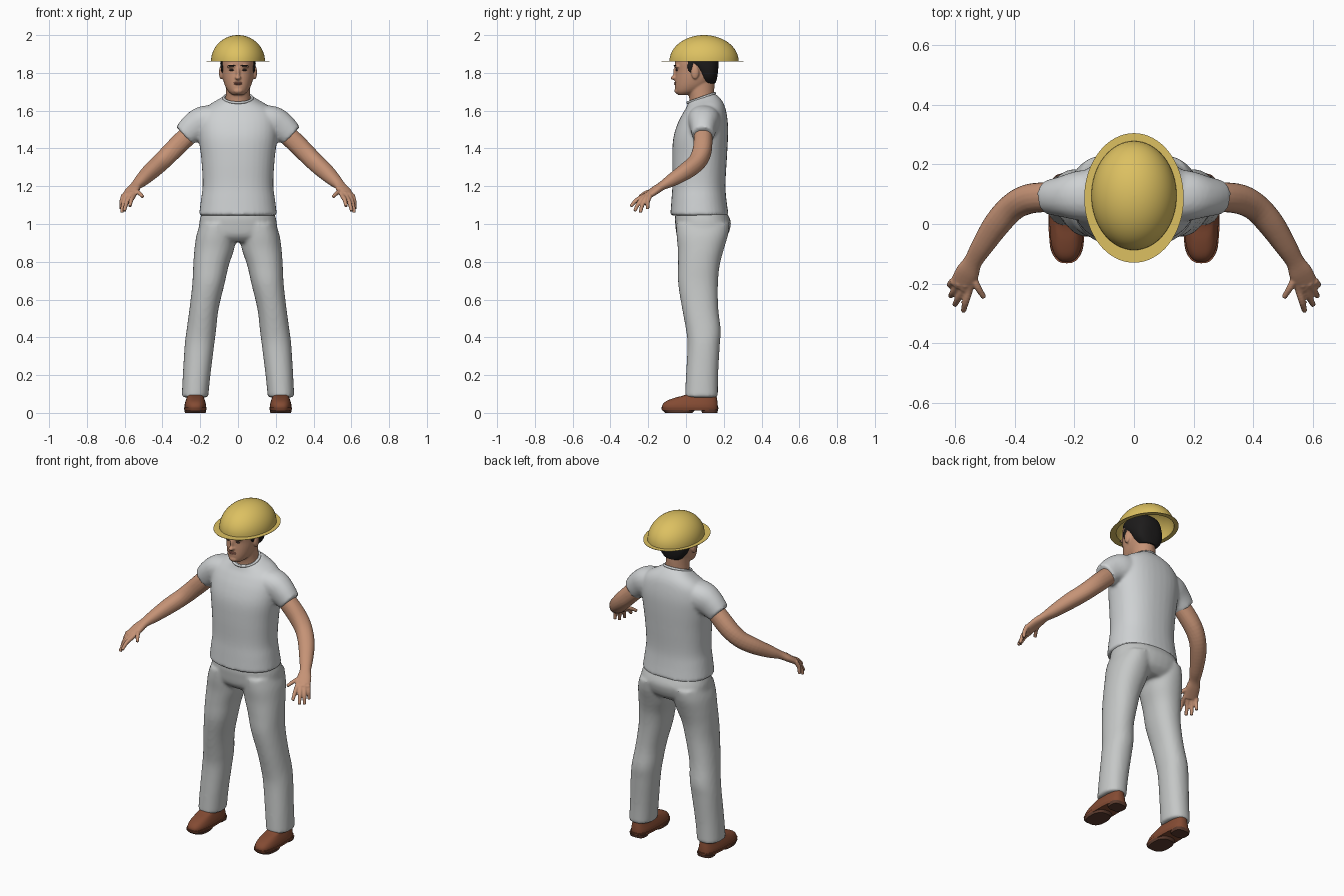
import bpy, bmesh, math
from mathutils import Vector, Matrix

if "Cube" in bpy.data.objects:
    bpy.data.objects.remove(bpy.data.objects["Cube"], do_unlink=True)


def material(name, r, g, b):
    m = bpy.data.materials.new(name)
    m.use_nodes = True
    m.diffuse_color = (r, g, b, 1)
    m.node_tree.nodes["Principled BSDF"].inputs["Base Color"].default_value = (r, g, b, 1)
    return m


SHIRT = material("shirt_grey", .62, .64, .65)
TROUSER = material("trouser_grey", .56, .575, .57)
SKIN = material("skin", .56, .29, .18)
LIP = material("lip", .42, .17, .12)
HAIR = material("hair_black", .012, .011, .011)
EYE = material("eye_dark", .06, .04, .035)
YELLOW = material("helmet_yellow", .72, .53, .12)
LEATHER = material("shoe_brown", .23, .07, .033)
SOLE = material("sole_brown", .11, .045, .028)


def spline(rows, steps):
    """Catmull-Rom interpolation of whole rows of numbers."""
    out = []
    for i in range(len(rows) - 1):
        quad = [rows[max(i - 1, 0)], rows[i], rows[i + 1], rows[min(i + 2, len(rows) - 1)]]
        for k in range(steps):
            t = k / steps
            out.append([b + .5 * t * (c - a + t * (2*a - 5*b + 4*c - d + t * (3*(b - c) + d - a)))
                        for a, b, c, d in zip(*quad)])
    return out + [list(rows[-1])]


def skin_rings(bm, rings, power, sides=36, caps=True):
    """Bridge superellipse rings given as (centre, half axis u, half axis v)."""
    loops = []
    for c, u, v in rings:
        loop = []
        for k in range(sides):
            a = 2 * math.pi * k / sides
            p, q = [math.copysign(abs(f) ** (2 / power), f) for f in (math.cos(a), math.sin(a))]
            loop.append(bm.verts.new(c + u * p + v * q))
        loops.append(loop)
    for a, b in zip(loops, loops[1:]):
        for k in range(sides):
            n = (k + 1) % sides
            bm.faces.new((a[k], a[n], b[n], b[k]))
    if caps:
        bm.faces.new(loops[0])
        bm.faces.new(loops[-1])


def stack(bm, rows, power=2.2, side=1, steps=4):
    """Level sections: z, centre x, half width, front y, back y, tilt."""
    rings = [(Vector((side * x, (f + b) / 2, z)), Vector((w, 0, 0)), Vector((0, 1, t)) * (b - f) / 2)
             for z, x, w, f, b, t in spline(rows, steps)]
    skin_rings(bm, rings, power)


def limb(bm, rows, side=1, power=2, steps=4):
    """Sections across a path: x, y, z, half width, half thickness."""
    pts = spline(rows, steps)
    pos = [Vector((side * p[0], p[1], p[2])) for p in pts]
    rings = []
    for i, p in enumerate(pts):
        t = (pos[min(i + 1, len(pos) - 1)] - pos[max(i - 1, 0)]).normalized()
        u = t.cross(Vector((0, 0, 1))).normalized()
        rings.append((pos[i], u * p[3], u.cross(t) * p[4]))
    skin_rings(bm, rings, power, 20)


def blob(bm, loc, size):
    bmesh.ops.create_uvsphere(bm, u_segments=20, v_segments=12, radius=1,
                              matrix=Matrix.Translation(loc) @ Matrix.Diagonal((*size, 1)))


def finish(name, bm, mat, voxel=0, smooth=0, shell=0, angle=40):
    """Make the object; optionally fuse its volumes into one smooth skin."""
    bmesh.ops.recalc_face_normals(bm, faces=bm.faces)
    mesh = bpy.data.meshes.new(name)
    bm.to_mesh(mesh)
    bm.free()
    mesh.materials.append(mat)
    ob = bpy.data.objects.new(name, mesh)
    bpy.context.collection.objects.link(ob)
    if voxel:
        m = ob.modifiers.new("fuse", "REMESH")
        m.mode, m.voxel_size = "VOXEL", voxel
        m = ob.modifiers.new("relax", "SMOOTH")
        m.factor, m.iterations = .5, smooth
    if shell:
        ob.modifiers.new("shell", "SOLIDIFY").thickness = shell
    graph = bpy.context.evaluated_depsgraph_get()
    ob.data = bpy.data.meshes.new_from_object(ob.evaluated_get(graph))
    ob.modifiers.clear()
    bpy.ops.object.select_all(action="DESELECT")
    ob.select_set(True)
    bpy.context.view_layer.objects.active = ob
    bpy.ops.object.shade_smooth_by_angle(angle=math.radians(angle))
    return ob


# Shirt: torso and two short sleeves
bm = bmesh.new()
stack(bm, [(1.045, 0, .207, -.083, .226, 0), (1.13, 0, .196, -.077, .214, 0),
           (1.21, 0, .187, -.072, .209, 0), (1.34, 0, .194, -.073, .216, 0),
           (1.45, 0, .207, -.068, .222, 0), (1.53, 0, .21, -.045, .222, 0),
           (1.59, 0, .195, -.018, .213, .05), (1.625, 0, .16, .0, .2, .12),
           (1.65, 0, .115, .008, .178, .22), (1.668, 0, .08, .01, .152, .33)], 2.3)
for s in (1, -1):
    limb(bm, [(.1, .095, 1.555, .09, .075), (.18, .095, 1.54, .085, .085),
              (.235, .092, 1.51, .07, .078), (.285, .09, 1.468, .058, .063)], s, 2.2)
finish("shirt", bm, SHIRT, .009, 5)

# Ribbed collar
bpy.ops.mesh.primitive_torus_add(major_segments=40, minor_segments=8, major_radius=.076,
                                 minor_radius=.007, location=(0, .08, 1.667), rotation=(.33, 0, 0))
collar = bpy.context.object
collar.name = "collar"
collar.data.materials.append(SHIRT)
bpy.ops.object.shade_smooth_by_angle(angle=math.radians(60))

# Trousers: seat and two legs
bm = bmesh.new()
stack(bm, [(1.09, 0, .18, -.045, .2, 0), (1.04, 0, .198, -.058, .227, 0), (1.0, 0, .206, -.057, .238, 0),
           (.94, 0, .208, -.048, .22, 0), (.905, 0, .17, -.015, .18, 0)], 2.3)
for s in (1, -1):
    stack(bm, [(1.0, .11, .09, -.05, .23, 0), (.94, .116, .104, -.05, .222, 0),
               (.865, .126, .105, -.043, .2, 0), (.78, .143, .094, -.042, .178, 0),
               (.68, .157, .085, -.041, .169, 0), (.55, .18, .077, -.02, .171, 0),
               (.44, .194, .078, .0, .184, 0), (.36, .204, .078, .008, .179, 0),
               (.2, .219, .073, .0, .17, 0), (.082, .228, .07, -.006, .169, 0)], 2.2, s)
finish("trousers", bm, TROUSER, .01, 5)

# Head, neck, ears and nose
bm = bmesh.new()
stack(bm, [(1.6, 0, .072, .02, .155, 0), (1.66, 0, .066, .018, .148, 0),
           (1.72, 0, .064, .005, .15, 0), (1.78, 0, .065, .0, .15, 0)], 2)
stack(bm, [(1.683, 0, .028, -.042, .02, 0), (1.7, 0, .05, -.054, .07, 0), (1.73, 0, .068, -.058, .12, 0),
           (1.77, 0, .08, -.057, .152, 0), (1.81, 0, .085, -.055, .16, 0), (1.86, 0, .087, -.059, .162, 0),
           (1.91, 0, .078, -.045, .15, 0), (1.945, 0, .045, .0, .11, 0)], 2.1)
blob(bm, (0, -.062, 1.774), (.016, .02, .012))
blob(bm, (0, -.056, 1.8), (.01, .013, .032))
blob(bm, (0, -.046, 1.705), (.025, .015, .016))
for s in (1, -1):
    blob(bm, (s * .09, .048, 1.802), (.011, .021, .036))
    blob(bm, (s * .034, -.046, 1.834), (.026, .016, .009))
finish("head", bm, SKIN, .005, 3)

# Mouth, eyes and brows
bm = bmesh.new()
blob(bm, (0, -.056, 1.748), (.025, .007, .004))
blob(bm, (0, -.056, 1.741), (.021, .007, .005))
finish("lips", bm, LIP)
for part, mat, z, size in (("eyes", EYE, 1.815, (.013, .006, .005)),
                           ("eyebrows", HAIR, 1.838, (.02, .007, .004))):
    bm = bmesh.new()
    for s in (1, -1):
        blob(bm, (s * .034, -.05 if mat == EYE else -.058, z), size)
    finish(part, bm, mat)

# Short hair with sideburns
bm = bmesh.new()
stack(bm, [(1.745, 0, .052, .08, .157, 0), (1.775, 0, .078, .066, .165, 0), (1.815, 0, .091, .045, .17, 0),
           (1.86, 0, .094, -.01, .172, 0), (1.91, 0, .085, -.04, .158, 0), (1.95, 0, .045, .0, .11, 0)], 2.5)
for s in (1, -1):
    blob(bm, (s * .083, .022, 1.835), (.009, .016, .036))
finish("hair", bm, HAIR, .006, 2)

# Helmet: half-ellipsoid dome with a flat brim
bm = bmesh.new()
rings = [(Vector((0, .0875, 1.862)), Vector((.167, 0, 0)), Vector((0, .2175, 0)))]
for k in range(17):
    a = math.radians(89.5) * k / 16
    rings.append((Vector((0, .0955, 1.862 + .138 * math.sin(a))),
                  Vector((.143 * math.cos(a), 0, 0)), Vector((0, .183 * math.cos(a), 0))))
skin_rings(bm, rings, 2, 64, caps=False)
bm.faces.new([v for v in bm.verts][-64:])
finish("helmet", bm, YELLOW, shell=.002)

# Arms with open hands; fingers run from knuckle to tip
FINGERS = [((.553, -.222, 1.148), (.573, -.293, 1.092)), ((.573, -.216, 1.146), (.602, -.272, 1.068)),
           ((.593, -.207, 1.144), (.616, -.242, 1.06)), ((.609, -.194, 1.142), (.62, -.203, 1.078)),
           ((.545, -.165, 1.176), (.503, -.247, 1.143))]
for s, label in ((1, "left"), (-1, "right")):
    bm = bmesh.new()
    limb(bm, [(.22, .09, 1.51, .048, .05), (.3, .09, 1.435, .05, .052), (.36, .082, 1.375, .05, .05),
              (.41, .055, 1.325, .047, .047), (.46, .0, 1.28, .045, .044), (.51, -.075, 1.232, .037, .034),
              (.54, -.125, 1.203, .031, .023), (.56, -.165, 1.177, .04, .021),
              (.583, -.212, 1.143, .039, .016)], s, 2.2)
    for base, tip in FINGERS:
        a, b = Vector(base), Vector(tip)
        bend = (a + b) / 2 + Vector((.002, -.004, .007))
        start = a + (a - b) * .25
        limb(bm, [(*start, .011, .011), (*a, .0125, .0125), (*bend, .0115, .0115), (*b, .009, .009)], s)
    finish(label + "_arm", bm, SKIN, .0045, 3)

# Shoes with a welt, ball sole and heel
for s, label in ((1, "left"), (-1, "right")):
    bm = bmesh.new()
    stack(bm, [(.022, .226, .057, -.127, .168, 0), (.042, .226, .057, -.125, .168, 0),
               (.062, .226, .052, -.105, .166, 0), (.08, .226, .046, -.06, .163, 0),
               (.097, .227, .043, .0, .16, 0), (.13, .228, .04, .04, .155, 0)], 2.7, s)
    finish(label + "_shoe", bm, LEATHER)
    bm = bmesh.new()
    stack(bm, [(.013, .226, .057, -.127, .169, 0), (.028, .226, .061, -.132, .172, 0)], 2.8, s, 1)
    finish(label + "_welt", bm, LEATHER)
    bm = bmesh.new()
    stack(bm, [(0, .226, .055, -.11, .035, 0), (.016, .226, .058, -.128, .05, 0)], 2.6, s, 1)
    stack(bm, [(0, .226, .046, .085, .166, 0), (.018, .226, .05, .08, .17, 0)], 3, s, 1)
    finish(label + "_sole", bm, SOLE)
